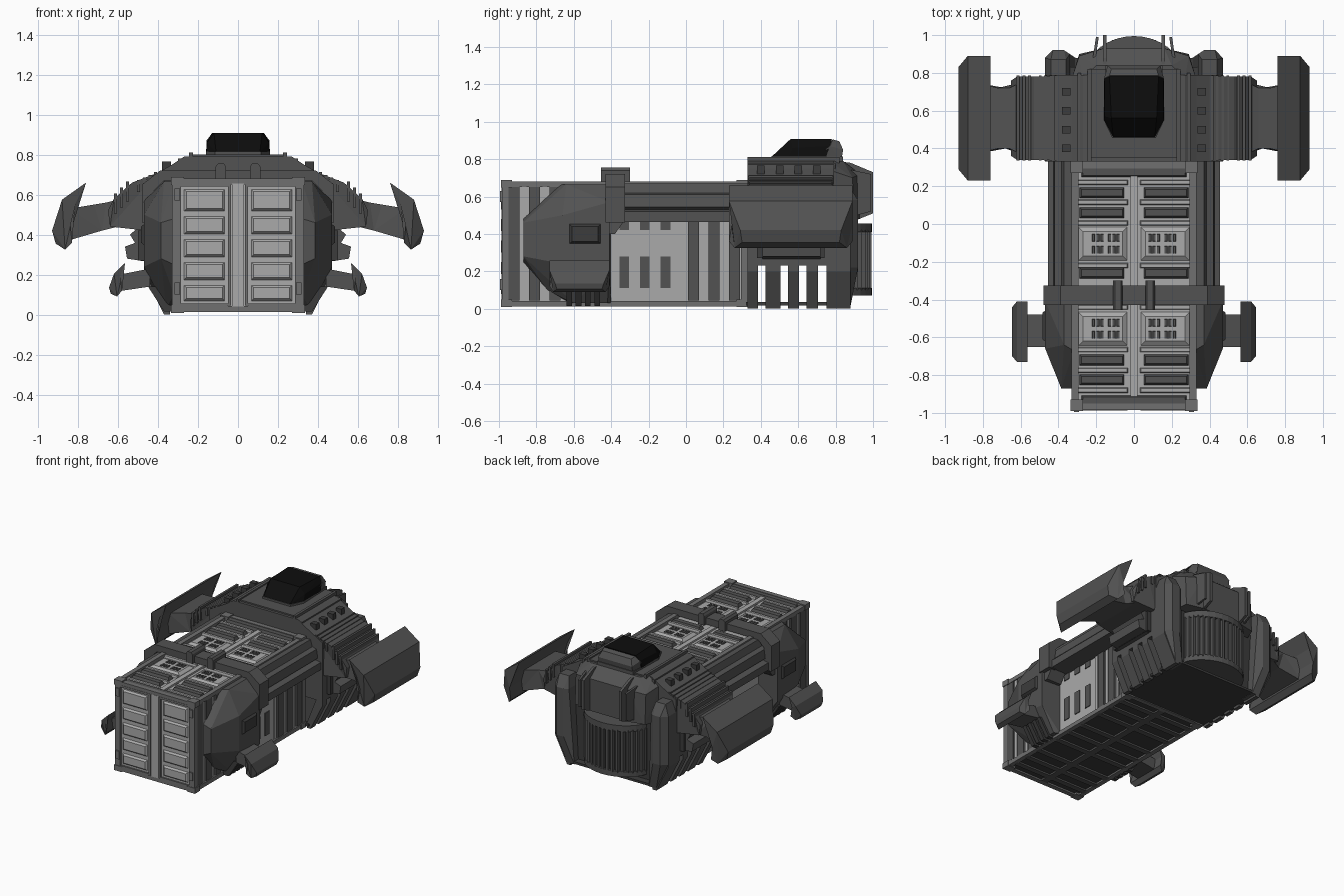
import bpy, bmesh, math

def material(name, v):
    m = bpy.data.materials.new(name)
    m.diffuse_color = (v, v, v, 1)
    return m

HULL = material("hull_grey", 0.085)
DARK = material("dark_grey", 0.045)
FRAME = material("frame_grey", 0.16)
LIGHT = material("container_light_grey", 0.40)
GLASS = material("canopy_black", 0.004)

def finish(name, bm, mat, mirror):
    bmesh.ops.recalc_face_normals(bm, faces=bm.faces)
    me = bpy.data.meshes.new(name)
    bm.to_mesh(me)
    bm.free()
    me.materials.append(mat)
    ob = bpy.data.objects.new(name, me)
    bpy.context.collection.objects.link(ob)
    if mirror:
        ob.modifiers.new("mirror", 'MIRROR').use_mirror_merge = False
    return ob

def add_hull(bm, pts):
    vs = [bm.verts.new(p) for p in pts]
    r = bmesh.ops.convex_hull(bm, input=vs)
    loose = [v for v in r["geom_interior"] if isinstance(v, bmesh.types.BMVert)]
    bmesh.ops.delete(bm, geom=loose, context='VERTS')

def hull(name, pts, mat, mirror=True):
    bm = bmesh.new()
    add_hull(bm, pts)
    bmesh.ops.dissolve_limit(bm, angle_limit=0.01, verts=bm.verts, edges=bm.edges)
    return finish(name, bm, mat, mirror)

def boxes(name, items, mat, mirror=True):
    """items: (x0, x1, y0, y1, z0, z1)"""
    bm = bmesh.new()
    for x0, x1, y0, y1, z0, z1 in items:
        v = [bm.verts.new((x, y, z)) for x in (x0, x1) for y in (y0, y1) for z in (z0, z1)]
        for f in ((0, 1, 3, 2), (4, 5, 7, 6), (0, 1, 5, 4), (2, 3, 7, 6), (0, 2, 6, 4), (1, 3, 7, 5)):
            bm.faces.new([v[i] for i in f])
    return finish(name, bm, mat, mirror)

def prisms(name, profile, spans, mat, mirror=True):
    """xz profile run along y; an optional third value insets that point's ends"""
    bm = bmesh.new()
    for y0, y1 in spans:
        ends = []
        for y, s in ((y0, 1), (y1, -1)):
            ends.append([bm.verts.new((p[0], y + s * (p[2] if len(p) > 2 else 0), p[1])) for p in profile])
            bm.faces.new(ends[-1])
        n = len(profile)
        for i in range(n):
            j = (i + 1) % n
            bm.faces.new((ends[0][i], ends[0][j], ends[1][j], ends[1][i]))
    bmesh.ops.triangulate(bm, faces=[f for f in bm.faces if len(f.verts) > 4])
    return finish(name, bm, mat, mirror)

def pads(name, items, axis, base, top, mat, slope=0.015, mirror=True):
    """raised pads with sloped rims; items are (a0, a1, b0, b1) on the plane across axis"""
    bm = bmesh.new()
    for a0, a1, b0, b1 in items:
        pts = []
        for lev, s in ((base, 0), (top, slope)):
            for a in (a0 + s, a1 - s):
                for b in (b0 + s, b1 - s):
                    p = [a, b]
                    p.insert(axis, lev)
                    pts.append(p)
        add_hull(bm, pts)
    bmesh.ops.dissolve_limit(bm, angle_limit=0.01, verts=bm.verts, edges=bm.edges)
    return finish(name, bm, mat, mirror)

MID = -0.33   # middle of the container along y
def both(*offsets):
    return [MID + s * o for o in offsets for s in (-1, 1)]

# --- Container box, frame and floor
boxes("container_box", [(-0.315, 0.315, -0.975, 0.315, 0.03, 0.655)], LIGHT, False)
boxes("container_edges",
      [(0.295, 0.33, -0.985, 0.33, z, z + 0.03) for z in (0.012, 0.65)]
      + [(0.295, 0.33, y, y + 0.035, 0.012, 0.68) for y in (-0.985, 0.295)]
      + [(0, 0.33, y, y + 0.035, z, z + 0.03) for y in (-0.985, 0.295) for z in (0.012, 0.65)], FRAME)
boxes("container_corners", [(0.27, 0.336, y, y + 0.06, z, z + 0.04)
                            for y in (-0.99, 0.27) for z in (0.008, 0.648)], FRAME)
boxes("floor_plate", [(-0.3, 0.3, -0.95, 0.3, 0.024, 0.032)], DARK, False)
boxes("floor_beams", [(0, 0.025, -0.97, 0.32, 0.012, 0.03)]
      + [(0, 0.31, y - 0.02, y + 0.02, 0.012, 0.03) for y in both(0.0, 0.13, 0.32, 0.44, 0.55)], HULL)

# --- Container roof: sloped panels, dark slots, grilles
pads("roof_panels", [(0.03, 0.3, y - 0.095, y + 0.095) for y in both(0.225)], 2, 0.65, 0.672, LIGHT, 0.03)
pads("roof_strips", [(0.03, 0.3, y - 0.015, y + 0.015) for y in both(0.11, 0.335, 0.445, 0.55)],
     2, 0.65, 0.67, LIGHT, 0.006)
boxes("roof_spine", [(-0.018, 0.018, -0.95, 0.29, 0.65, 0.668)], LIGHT, False)
pads("roof_slots", [(0.05, 0.29, y - 0.03, y + 0.03) for y in both(0.07, 0.39, 0.495)], 2, 0.65, 0.678, HULL, 0.012)
pads("roof_end_bars", [(-0.28, 0.28, y - 0.028, y + 0.028) for y in both(0.605)], 2, 0.65, 0.677, HULL, 0.01, False)
pads("roof_grilles", [(x + i * 0.023, x + 0.017 + i * 0.023, y + k, y + k + 0.04)
                      for x in (0.075, 0.16) for i in range(3)
                      for y in both(0.225) for k in (-0.052, 0.012)], 2, 0.67, 0.677, HULL, 0.002)

# --- Container side ribs and windows
boxes("side_ribs", [(0.31, 0.327, y - 0.03, y + 0.03, 0.045, 0.65) for y in both(0.37, 0.48, 0.59)], HULL)
boxes("side_strips", [(0.31, 0.322, y - 0.012, y + 0.012, 0.045, 0.65) for y in both(0.315, 0.425, 0.535)], LIGHT)
boxes("side_windows", [(0.312, 0.321, y - 0.026, y + 0.026, z, z + 0.17)
                       for y in (-0.33, -0.22, -0.11) for z in (0.11, 0.42)], HULL)

# --- Container doors
boxes("door_frames", [(0.035, 0.05, -0.987, -0.96, 0.045, 0.655), (0.285, 0.296, -0.987, -0.96, 0.045, 0.655),
                      (0.05, 0.285, -0.987, -0.96, 0.04, 0.055), (0.05, 0.285, -0.987, -0.96, 0.64, 0.655)], FRAME)
boxes("door_seam", [(-0.03, 0.03, -0.986, -0.96, 0.04, 0.655)], LIGHT, False)
pads("door_panels", [(0.058, 0.278, z, z + h) for z, h in
                     ((0.06, 0.095), (0.165, 0.105), (0.28, 0.105), (0.395, 0.105), (0.51, 0.125))],
     1, -0.965, -0.988, LIGHT, 0.02)
boxes("door_hinges", [(0.29, 0.318, -0.995, -0.97, z, z + 0.06) for z in (0.1, 0.57)], FRAME)

# --- Side rails above the container wall
prisms("side_rail", [(0.31, 0.67), (0.37, 0.67), (0.385, 0.62), (0.42, 0.61), (0.43, 0.545), (0.41, 0.53),
                     (0.455, 0.52), (0.455, 0.465), (0.31, 0.465)], [(-0.41, 0.34)], HULL)

# --- Clamp band over the roof
prisms("clamp_band", [(0, 0.72), (0.39, 0.72), (0.48, 0.65), (0.48, 0.46), (0.42, 0.46), (0.42, 0.62),
                      (0.37, 0.67), (0, 0.67)], [(-0.43, -0.325)], HULL)
prisms("clamp_latches", [(0.06, 0.67), (0.06, 0.74), (0.07, 0.755), (0.1, 0.755), (0.112, 0.74), (0.112, 0.67)],
       [(-0.455, -0.3)], HULL)

# --- Front side pods with fins
hull("front_pod", [(0.32, y, z) for y, z in ((-0.87, 0.48), (-0.67, 0.665), (-0.4, 0.665), (-0.4, 0.03),
                                             (-0.62, 0.03), (-0.74, 0.1), (-0.87, 0.25))]
     + [(0.37, -0.42, 0.665), (0.37, -0.64, 0.665), (0.36, -0.42, 0.03), (0.36, -0.6, 0.03),
        (0.385, -0.87, 0.28), (0.385, -0.87, 0.46), (0.47, -0.66, 0.5), (0.47, -0.66, 0.24),
        (0.47, -0.41, 0.57), (0.47, -0.41, 0.2)], HULL)
hull("pod_bracket", [(x, y, z) for x in (0.33, 0.45) for y, z in
                     ((-0.42, 0.6), (-0.33, 0.6), (-0.33, 0.47), (-0.38, 0.4), (-0.42, 0.4))], HULL)
pads("pod_hatch", [(-0.63, -0.45, 0.34, 0.46)], 0, 0.46, 0.485, DARK, 0.02)
prisms("pod_foot_ribs", [(0.33, 0.015), (0.37, 0.015), (0.45, 0.14), (0.33, 0.14)],
       [(-0.64 + i * 0.05, -0.61 + i * 0.05) for i in range(4)], DARK)
prisms("pod_fin_arm", [(0.44, 0.23), (0.59, 0.2), (0.61, 0.115), (0.44, 0.14)], [(-0.65, -0.48)], HULL)
prisms("pod_fin", [(0.565, 0.258), (0.62, 0.205), (0.645, 0.135, 0.03), (0.637, 0.105, 0.04),
                   (0.605, 0.09, 0.02), (0.58, 0.12), (0.59, 0.19)], [(-0.73, -0.41)], HULL)

# --- Cab body, hollow underneath
prisms("cab_body", [(0, 0.79), (0.27, 0.79), (0.33, 0.75), (0.47, 0.67), (0.47, 0.23), (0, 0.23)],
       [(0.33, 0.79)], HULL)
boxes("cab_floor", [(-0.36, 0.36, 0.32, 0.88, 0.018, 0.035)], DARK, False)
prisms("cab_lower_ribs", [(0.34, 0.0), (0.37, 0.0), (0.47, 0.2), (0.47, 0.24), (0.42, 0.24), (0.34, 0.04)],
       [(0.33, 0.385), (0.425, 0.505), (0.545, 0.605), (0.645, 0.705), (0.75, 0.88)], HULL)
boxes("cab_roof_plate", [(0, 0.24, 0.35, 0.82, 0.78, 0.8), (0.225, 0.245, 0.33, 0.82, 0.78, 0.81),
                         (0.28, 0.3, 0.33, 0.8, 0.7, 0.78)], HULL)
boxes("cab_studs", [(0.335, 0.38, y - 0.02, y + 0.02, 0.70, 0.765) for y in (0.4, 0.5, 0.6, 0.7)], DARK)
boxes("cab_side_engine_cap", [(0.46, 0.5, 0.38, 0.74, 0.27, 0.42)], DARK)
prisms("cab_side_engine", [(0.46, 0.47), (0.54, 0.4), (0.51, 0.36), (0.565, 0.34), (0.555, 0.28), (0.46, 0.265)],
       [(0.41, 0.72)], HULL)

# --- Canopy
hull("canopy_base", [(x, y, z) for x, y in ((0.16, 0.55), (0.115, 0.455), (0.15, 0.84),
     (-0.16, 0.55), (-0.115, 0.455), (-0.15, 0.84)) for z in (0.79, 0.815)], HULL, False)
hull("canopy_glass", [(s * x, y, z) for s in (-1, 1) for x, y, z in
     ((0.11, 0.46, 0.815), (0.158, 0.55, 0.815), (0.16, 0.75, 0.815), (0.155, 0.57, 0.86),
      (0.155, 0.77, 0.87), (0.12, 0.56, 0.908), (0.13, 0.78, 0.908))], GLASS, False)
hull("canopy_back", [(s * x, y, z) for s in (-1, 1) for x, y, z in
     ((0.155, 0.7, 0.815), (0.158, 0.77, 0.87), (0.13, 0.785, 0.905), (0.12, 0.82, 0.895),
      (0.14, 0.84, 0.85), (0.14, 0.83, 0.79))], HULL, False)

# --- Rear hood, fins and corner posts
hull("rear_hood", [(s * x, y, z) for s in (-1, 1) for x, y, z in
     ((0.33, 0.77, 0.74), (0.27, 0.77, 0.79), (0.33, 0.77, 0.46), (0.29, 0.89, 0.7),
      (0.29, 0.9, 0.48), (0.16, 0.93, 0.72), (0.16, 0.93, 0.48), (0.2, 0.84, 0.79))], HULL, False)
hull("rear_fins", [(x, y, z) for x in (0.145, 0.165) for y, z in
     ((0.8, 0.79), (0.88, 0.78), (1.0, 0.73), (1.0, 0.51), (0.9, 0.47), (0.8, 0.47))], HULL)
hull("rear_outer_fins", [(x + (1 - y) * 0.15, y, z) for x in (0.185, 0.2) for y, z in
     ((0.8, 0.76), (0.99, 0.72), (0.99, 0.52), (0.8, 0.47))], HULL)
hull("rear_post", [(x, y, z) for x, y in ((0.34, 0.77), (0.34, 0.9), (0.37, 0.92), (0.43, 0.92), (0.47, 0.88),
     (0.47, 0.77)) for z in (0.22, 0.58)] + [(x, y, 0.66) for x in (0.36, 0.44) for y in (0.77, 0.87)]
     + [(x, y, 0.015) for x in (0.31, 0.37) for y in (0.77, 0.88)], HULL)
boxes("rear_wall", [(-0.35, 0.35, 0.77, 0.83, 0.03, 0.5)], DARK, False)

# --- Ribbed rear drum
def arc(r, n=16):
    return [(0.26 * r * math.cos(math.pi * i / n), 0.78 + 0.215 * r * math.sin(math.pi * i / n)) for i in range(n + 1)]
hull("drum_core", [(x, y, z) for x, y in arc(0.9) for z in (0.08, 0.44)], DARK, False)
for label, z0, z1 in (("drum_top", 0.41, 0.455), ("drum_bottom", 0.07, 0.11)):
    hull(label, [(x, y, z) for x, y in arc(1) for z in (z0, z1)], HULL, False)
boxes("drum_ribs", [(x - 0.009, x + 0.009, y - 0.035, y, 0.1, 0.42) for x, y in arc(0.99, 22)[1:-1]], HULL, False)

# --- Large shoulders, arms and wing plates
prisms("shoulder", [(0.4, 0.71), (0.53, 0.66), (0.62, 0.58), (0.65, 0.52, 0.02), (0.64, 0.44, 0.02), (0.46, 0.42)],
       [(0.34, 0.78)], HULL)
for i in range(4):
    x, z = 0.405 + i * 0.028, 0.712 - i * 0.013
    boxes("shoulder_ridge", [(x, x + 0.015, 0.335, 0.785, z - 0.06, z)], HULL)
for i in range(3):
    x, z = 0.545 + i * 0.03, 0.665 - i * 0.03
    boxes("shoulder_outer_ridge", [(x, x + 0.016, 0.335, 0.785, z - 0.1, z)], HULL)
prisms("wing_arm", [(0.6, 0.575, -0.03), (0.66, 0.56), (0.72, 0.55), (0.84, 0.53, -0.03), (0.85, 0.37, -0.03),
                    (0.68, 0.42), (0.6, 0.44, -0.03)], [(0.40, 0.72)], HULL)
prisms("wing_plate", [(0.76, 0.66), (0.88, 0.575), (0.93, 0.42, 0.06), (0.912, 0.355, 0.07), (0.865, 0.325, 0.03),
                      (0.83, 0.36), (0.84, 0.45), (0.815, 0.55)], [(0.23, 0.89)], HULL)
